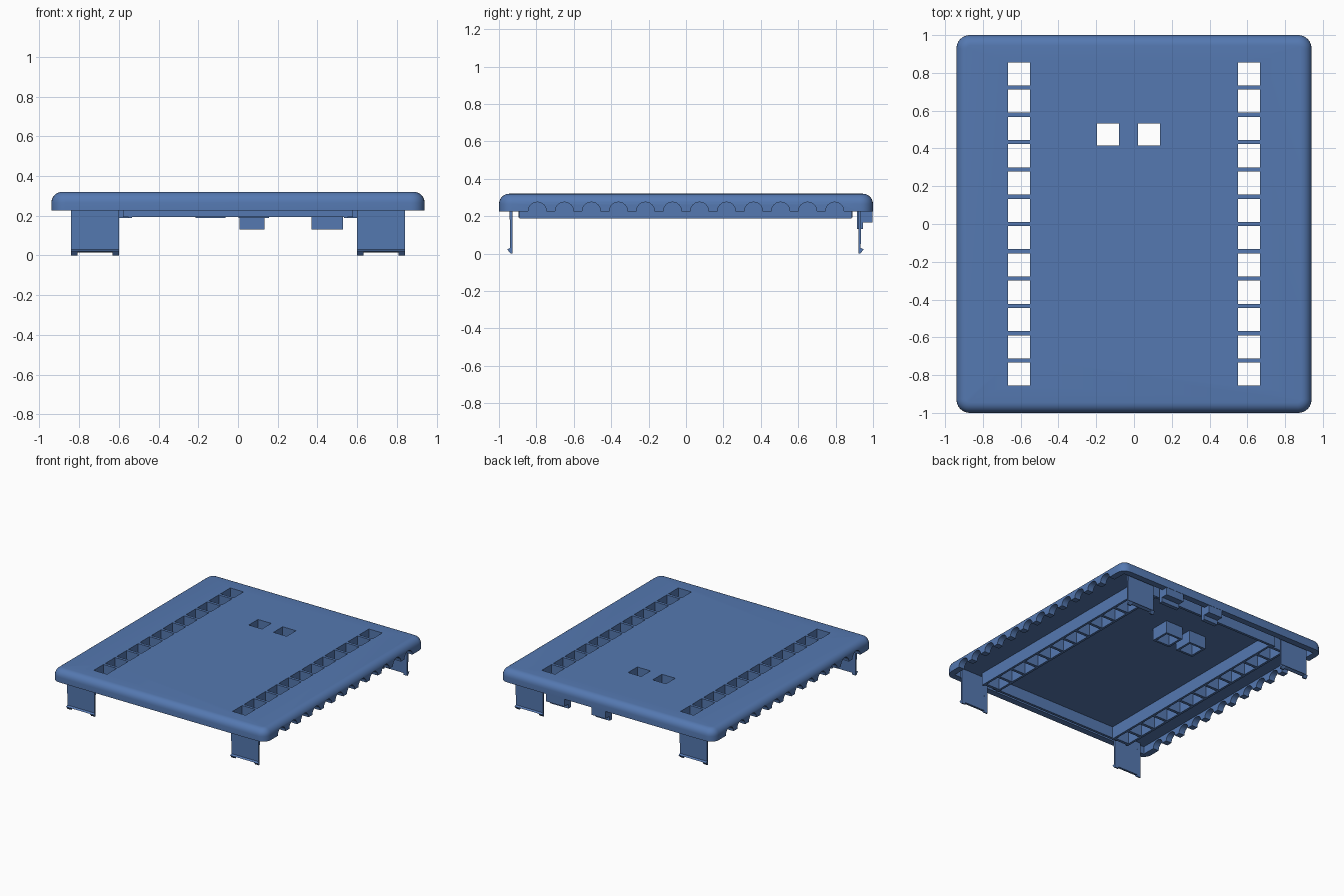
import bpy, bmesh, math
from mathutils import Matrix

if "Cube" in bpy.data.objects:
    bpy.data.objects.remove(bpy.data.objects["Cube"])

blue = bpy.data.materials.new("matte blue")
blue.use_nodes = True
COLOR = (0.09, 0.19, 0.44, 1)
blue.diffuse_color = COLOR
blue.node_tree.nodes["Principled BSDF"].inputs["Base Color"].default_value = COLOR


def add_box(bm, x, y, z):
    """Box from (low, high) pairs."""
    size = [b - a for a, b in (x, y, z)]
    mid = [(a + b) / 2 for a, b in (x, y, z)]
    return bmesh.ops.create_cube(
        bm, size=1, matrix=Matrix.Translation(mid) @ Matrix.Diagonal((*size, 1)))["verts"]


def finish(name, bm):
    mesh = bpy.data.meshes.new(name)
    bmesh.ops.recalc_face_normals(bm, faces=bm.faces)
    bm.to_mesh(mesh)
    bm.free()
    mesh.materials.append(blue)
    obj = bpy.data.objects.new(name, mesh)
    bpy.context.collection.objects.link(obj)
    return obj


def cut(target, bm):
    cutter = finish("cutter", bm)
    cutter.hide_render = True
    mod = target.modifiers.new("cut", "BOOLEAN")
    mod.operation = "DIFFERENCE"
    mod.solver = "EXACT"
    mod.object = cutter
    bpy.context.view_layer.objects.active = target
    bpy.ops.object.modifier_apply(modifier=mod.name)
    bpy.data.objects.remove(cutter)


def vertical(e):
    return abs(e.verts[0].co.z - e.verts[1].co.z) > 0.01


W, TOP, RIM, ROOF = 0.94, 0.32, 0.225, 0.285
PITCH = 0.1445
ROWS = [(i - 5.5) * PITCH for i in range(12)]
COL, HX, HY = 0.609, 0.058, 0.061      # socket column and half sizes
SMALL = [(-0.138, 0.473), (0.079, 0.473)]

# Rounded lid
bm = bmesh.new()
add_box(bm, (-W, W), (-1, 1), (RIM, TOP))
bmesh.ops.bevel(bm, geom=[e for e in bm.edges if vertical(e)],
                offset=0.07, segments=6, profile=0.5, affect="EDGES")
bmesh.ops.bevel(bm, geom=[e for e in bm.edges if all(v.co.z > TOP - 0.001 for v in e.verts)],
                offset=0.055, segments=6, profile=0.5, affect="EDGES")
lid = finish("lid", bm)

# Hollow underside
bm = bmesh.new()
add_box(bm, (-0.89, 0.89), (-0.95, 0.95), (0.1, ROOF))
cut(lid, bm)

# Arched cable notches in both side rims
bm = bmesh.new()
for side in (-1, 1):
    for y in ROWS:
        bmesh.ops.create_cone(
            bm, cap_ends=True, segments=24, radius1=0.049, radius2=0.049, depth=0.14,
            matrix=Matrix.Translation((side * 0.92, y, RIM + 0.001)) @ Matrix.Rotation(math.pi / 2, 4, "Y"))
cut(lid, bm)

# Square openings through the roof
bm = bmesh.new()
openings = [(s * COL, y, HY) for s in (-1, 1) for y in ROWS] + [(x, y, HX) for x, y in SMALL]
for x, y, hy in openings:
    add_box(bm, (x - HX, x + HX), (y - hy, y + hy), (0.2, 0.4))
cut(lid, bm)

bpy.ops.object.select_all(action="DESELECT")
lid.select_set(True)
bpy.context.view_layer.objects.active = lid
bpy.ops.object.shade_smooth_by_angle(angle=math.radians(35))

# Ladder of socket walls below each row of openings
T = 0.018
DEPTH = (0.187, ROOF + 0.003)
for side, name in ((1, "left"), (-1, "right")):
    bm = bmesh.new()
    for edge in (-1, 1):
        a = side * COL + edge * HX
        b = a + edge * T
        add_box(bm, (min(a, b), max(a, b)), (-0.89, 0.885), DEPTH)
    for i in range(13):
        y = (i - 6) * PITCH
        half = PITCH / 2 - HY
        add_box(bm, (side * COL - HX, side * COL + HX), (y - half, y + half), DEPTH)
    finish(name + "_socket_walls", bm)

# Walls round the two small openings
for i, (x, y) in enumerate(SMALL):
    bm = bmesh.new()
    for s in (-1, 1):
        for along_x in (True, False):
            lo, hi = sorted((s * HX, s * (HX + T)))
            span = (-HX - T, HX + T) if along_x else (-HX, HX)
            xs, ys = (span, (lo, hi)) if along_x else ((lo, hi), span)
            add_box(bm, (x + xs[0], x + xs[1]), (y + ys[0], y + ys[1]), DEPTH)
    finish("small_well_%d" % (i + 1), bm)

# Cross ribs between the rows
for name, y in (("front_rib", -0.885), ("back_rib", 0.88)):
    bm = bmesh.new()
    add_box(bm, (-0.58, 0.58), (y - 0.01, y + 0.01), (0.194, ROOF + 0.003))
    finish(name, bm)

# Snap clips: hooked side profile, extruded across x, with notched foot
PROFILE = [(0.92, 0.29), (0.938, 0.29), (0.934, 0.03), (0.95, 0.022), (0.932, 0.0), (0.922, 0.0)]
for sy, end in ((-1, "front"), (1, "back")):
    for sx, name in ((1, "left"), (-1, "right")):
        bm = bmesh.new()
        for x0, x1, foot in ((0.6, 0.632, 0), (0.632, 0.808, 0.014), (0.808, 0.84, 0)):
            shift = 0.006 if sy < 0 else 0
            rings = [[bm.verts.new((sx * x, sy * (y + shift), max(z, foot))) for y, z in PROFILE]
                     for x in (x0, x1)]
            n = len(PROFILE)
            for i in range(n):
                j = (i + 1) % n
                bm.faces.new((rings[0][i], rings[0][j], rings[1][j], rings[1][i]))
            for ring in rings:
                bm.faces.new(ring)
        finish("%s_%s_clip" % (end, name), bm)

# Stepped connector tabs under the back edge
for name, xs in (("narrow_tab", (0.008, 0.133)), ("wide_tab", (0.37, 0.53))):
    bm = bmesh.new()
    add_box(bm, xs, (0.915, 0.946), (0.13, ROOF + 0.003))
    add_box(bm, xs, (0.946, 0.998), (0.165, 0.24))
    finish(name, bm)
